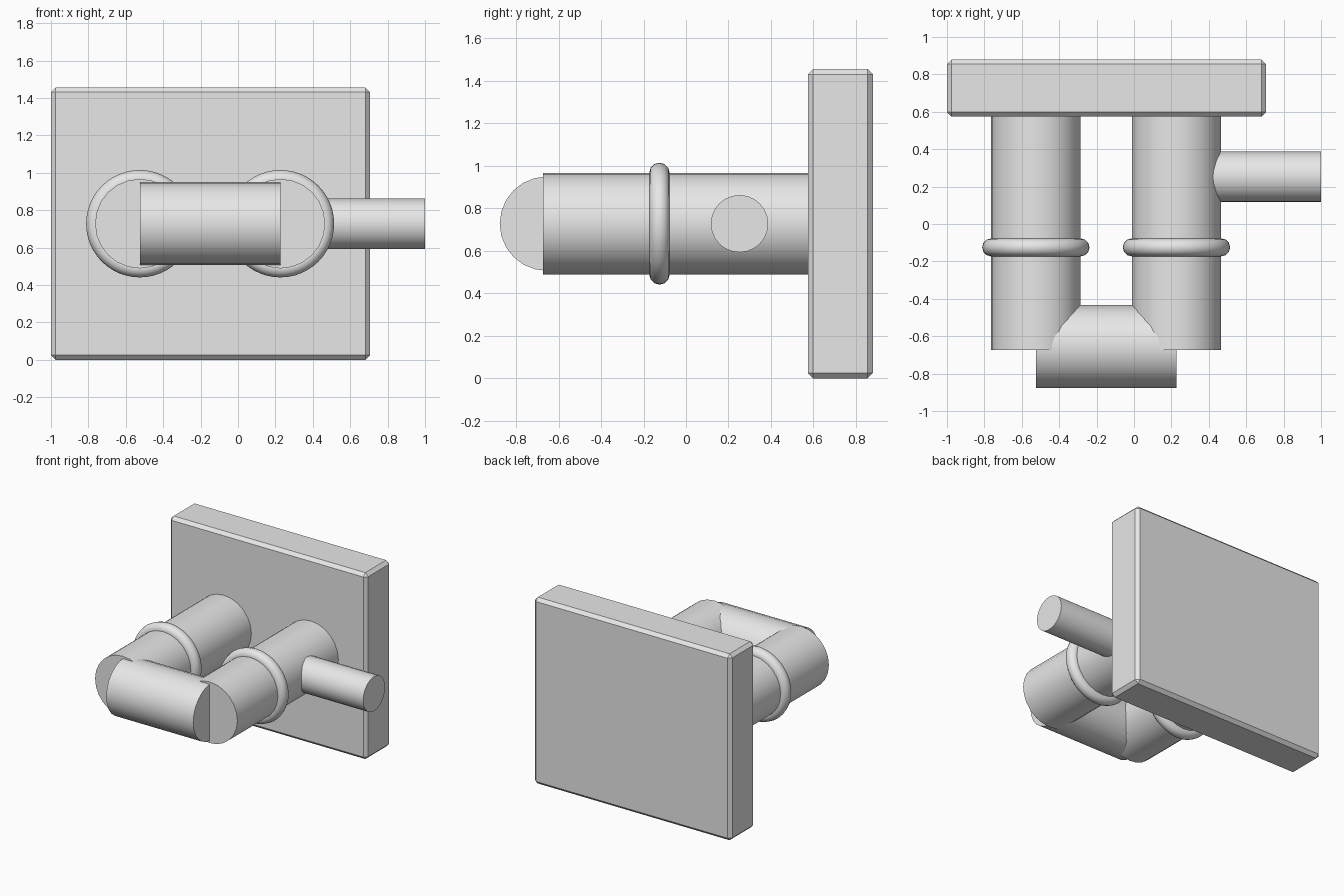
import bpy
import math

cube = bpy.data.objects.get("Cube")
if cube:
    bpy.data.objects.remove(cube, do_unlink=True)

# Single grey material
grey = bpy.data.materials.new("light_grey")
grey.use_nodes = True
COLOUR = (0.8, 0.8, 0.8, 1)
grey.diffuse_color = COLOUR
grey.node_tree.nodes["Principled BSDF"].inputs["Base Color"].default_value = COLOUR

AXIS_Z = 0.728
PIPE_X = {"right": -0.525, "left": 0.227}
PIPE_R = 0.239
ALONG = {"x": (0, math.pi / 2, 0), "y": (math.pi / 2, 0, 0)}


def finish(name, smooth=True):
    obj = bpy.context.object
    obj.name = name
    obj.data.materials.append(grey)
    if smooth:
        bpy.ops.object.shade_smooth_by_angle(angle=math.radians(40))
    return obj


def pipe(name, axis, start, end, across, radius):
    """Horizontal capped cylinder from start to end along x or y."""
    middle = (start + end) / 2
    spot = (middle, across, AXIS_Z) if axis == "x" else (across, middle, AXIS_Z)
    bpy.ops.mesh.primitive_cylinder_add(vertices=24, radius=radius, depth=end - start,
                                        location=spot, rotation=ALONG[axis])
    return finish(name)


# Back plate with chamfered edges
bpy.ops.mesh.primitive_cube_add(size=1, location=(-0.147, 0.727, AXIS_Z))
plate = bpy.context.object
plate.scale = (1.706, 0.306, 1.456)
bpy.ops.object.transform_apply(location=False, rotation=False, scale=True)
finish("back_plate", smooth=False)
chamfer = plate.modifiers.new("chamfer", "BEVEL")
chamfer.width = 0.025
chamfer.segments = 1

# Two pipes standing out of the plate, each with a ring
for side, x in PIPE_X.items():
    pipe(side + "_pipe", "y", -0.673, 0.6, x, PIPE_R)
    bpy.ops.mesh.primitive_torus_add(major_radius=PIPE_R, minor_radius=0.048,
                                     major_segments=48, minor_segments=12,
                                     location=(x, -0.125, AXIS_Z), rotation=ALONG["y"])
    finish(side + "_ring")

# Cross pipe joining the front ends, and the side outlet
pipe("cross_pipe", "x", PIPE_X["right"], PIPE_X["left"], -0.655, 0.222)
pipe("side_outlet", "x", PIPE_X["left"], 1.0, 0.252, 0.135)
